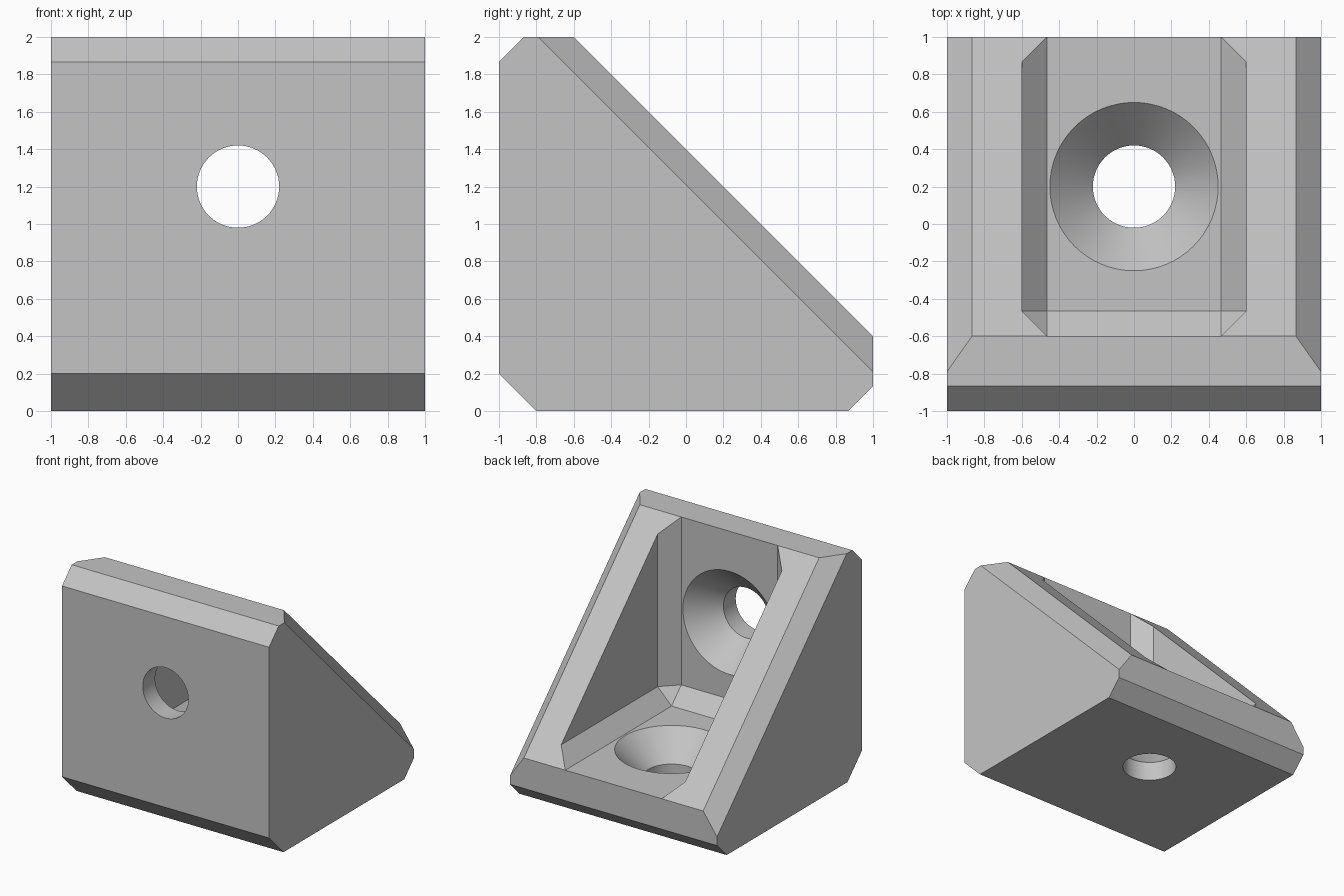
import bpy, bmesh, math
from mathutils import Matrix, Vector

cube = bpy.data.objects.get("Cube")
if cube:
    bpy.data.objects.remove(cube, do_unlink=True)

WALL = 0.4       # thickness of the two mounting plates
CHAMFER = 0.134  # small bevel used throughout

grey = bpy.data.materials.new("light grey")
grey.use_nodes = True
COLOUR = (0.55, 0.55, 0.55, 1)
grey.diffuse_color = COLOUR
grey.node_tree.nodes["Principled BSDF"].inputs["Base Color"].default_value = COLOUR


def make_object(name, bm):
    bmesh.ops.recalc_face_normals(bm, faces=bm.faces[:])
    mesh = bpy.data.meshes.new(name)
    bm.to_mesh(mesh)
    bm.free()
    mesh.materials.append(grey)
    obj = bpy.data.objects.new(name, mesh)
    bpy.context.collection.objects.link(obj)
    return obj


def bracket_body():
    # Side profile (y, z) extruded across x
    profile = [(-1, 0.2), (-0.8, 0), (1 - CHAMFER, 0), (1, CHAMFER),
               (1, 0.4), (-0.6, 2), (-1 + CHAMFER, 2), (-1, 2 - CHAMFER)]
    bm = bmesh.new()
    face = bm.faces.new([bm.verts.new((-1, y, z)) for y, z in profile])
    out = bmesh.ops.extrude_face_region(bm, geom=[face])
    bmesh.ops.translate(bm, vec=(2, 0, 0),
                        verts=[v for v in out["geom"] if isinstance(v, bmesh.types.BMVert)])
    bmesh.ops.recalc_face_normals(bm, faces=bm.faces[:])
    # Chamfer where the sloping face meets each side
    slope = Vector((0, 1, 1)).normalized()
    for side in (-1, 1):
        cut = bmesh.ops.bisect_plane(
            bm, geom=bm.verts[:] + bm.edges[:] + bm.faces[:],
            plane_co=(side * (1 - CHAMFER), -0.6, 2),
            plane_no=slope + Vector((side, 0, 0)), clear_outer=True)
        edges = [e for e in cut["geom_cut"] if isinstance(e, bmesh.types.BMEdge)]
        bmesh.ops.contextual_create(bm, geom=edges)
    return make_object("corner_bracket", bm)


def pocket_cutter():
    # Chamfered box that opens through the sloping face
    bm = bmesh.new()
    bmesh.ops.create_cube(bm, size=1)
    bmesh.ops.scale(bm, vec=(1.2, 3, 3), verts=bm.verts[:])
    bmesh.ops.translate(bm, vec=(0, 1.5 - 0.6, 1.5 + WALL), verts=bm.verts[:])
    bmesh.ops.bevel(bm, geom=bm.edges[:], offset=CHAMFER, offset_type='OFFSET',
                    segments=1, profile=0.5, affect='EDGES')
    return make_object("pocket_cutter", bm)


def screw_hole_cutter(name, matrix):
    # Straight bore widening into a countersink, revolved about local z
    outline = [(0, -0.1), (0.22, -0.1), (0.22, 0.17), (0.46, 0.41), (0, 0.41)]
    bm = bmesh.new()
    verts = [bm.verts.new((r, 0, z)) for r, z in outline]
    edges = [bm.edges.new(pair) for pair in zip(verts, verts[1:])]
    bmesh.ops.spin(bm, geom=verts + edges, cent=(0, 0, 0), axis=(0, 0, 1),
                   angle=math.tau, steps=64, use_merge=True)
    bmesh.ops.remove_doubles(bm, verts=bm.verts[:], dist=0.0001)
    bm.transform(matrix)
    return make_object(name, bm)


body = bracket_body()
cutters = [
    pocket_cutter(),
    screw_hole_cutter("floor_hole_cutter", Matrix.Translation((0, 0.2, 0))),
    screw_hole_cutter("front_hole_cutter", Matrix.Translation((0, -1, 1.2))
                      @ Matrix.Rotation(-math.pi / 2, 4, 'X')),
]

# Cut the pocket and both screw holes
bpy.ops.object.select_all(action='DESELECT')
body.select_set(True)
bpy.context.view_layer.objects.active = body
for cutter in cutters:
    cutter.hide_render = True
    mod = body.modifiers.new(cutter.name, 'BOOLEAN')
    mod.operation = 'DIFFERENCE'
    mod.solver = 'EXACT'
    mod.object = cutter
    bpy.ops.object.modifier_apply(modifier=mod.name)
    bpy.data.objects.remove(cutter, do_unlink=True)

bpy.ops.object.shade_smooth_by_angle(angle=math.radians(30))
